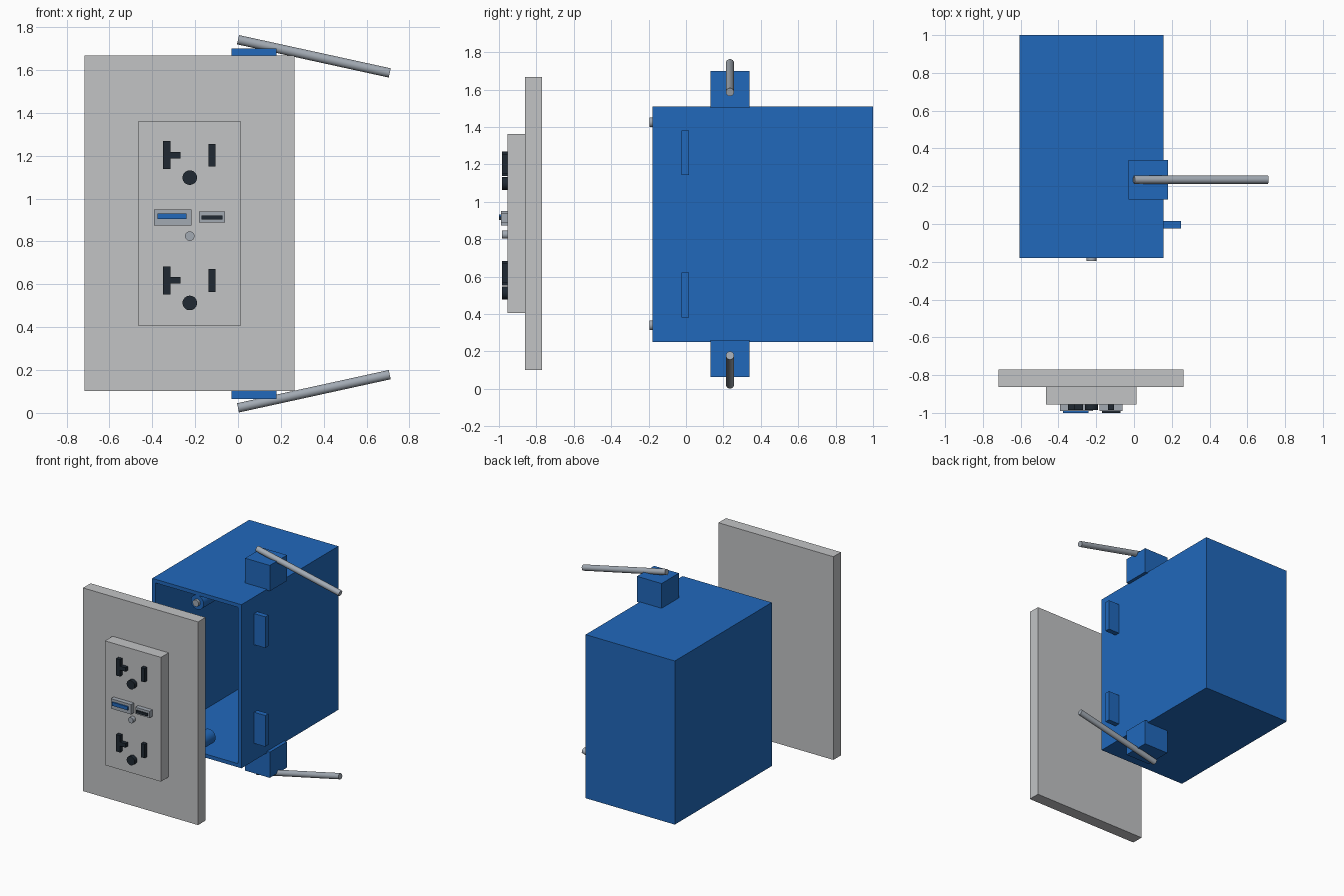
import bpy
import bmesh
from mathutils import Vector

if "Cube" in bpy.data.objects:
    bpy.data.objects.remove(bpy.data.objects["Cube"], do_unlink=True)


def material(name, rgb):
    m = bpy.data.materials.new(name)
    m.use_nodes = True
    m.diffuse_color = (*rgb, 1)
    m.node_tree.nodes["Principled BSDF"].inputs["Base Color"].default_value = (*rgb, 1)
    return m


BLUE = material("box blue", (0.015, 0.14, 0.50))
GREY = material("plate grey", (0.54, 0.55, 0.56))
METAL = material("metal grey", (0.36, 0.40, 0.45))
DARK = material("slot dark", (0.014, 0.022, 0.032))


def finish(name, bm, mat):
    mesh = bpy.data.meshes.new(name)
    bm.to_mesh(mesh)
    bm.free()
    mesh.materials.append(mat)
    obj = bpy.data.objects.new(name, mesh)
    bpy.context.collection.objects.link(obj)
    return obj


def block_mesh(x, y, z):
    bm = bmesh.new()
    bmesh.ops.create_cube(bm, size=1)
    for v in bm.verts:
        v.co = [lo + (c + 0.5) * (hi - lo) for c, (lo, hi) in zip(v.co, (x, y, z))]
    return bm


def block(name, x, y, z, mat):
    return finish(name, block_mesh(x, y, z), mat)


def rod(name, start, end, radius, mat):
    a, b = Vector(start), Vector(end)
    bm = bmesh.new()
    bmesh.ops.create_cone(bm, cap_ends=True, segments=32, radius1=radius,
                          radius2=radius, depth=(b - a).length)
    obj = finish(name, bm, mat)
    obj.location = (a + b) / 2
    obj.rotation_euler = (b - a).to_track_quat('Z', 'Y').to_euler()
    bpy.ops.object.select_all(action='DESELECT')
    obj.select_set(True)
    bpy.context.view_layer.objects.active = obj
    bpy.ops.object.shade_smooth_by_angle()


# Hollow wall box, open at the front
WALL = 0.04
bm = block_mesh((-0.605, 0.155), (-0.18, 1.0), (0.25, 1.51))
bm.normal_update()
front = min(bm.faces, key=lambda f: f.calc_center_median().y)
bmesh.ops.inset_region(bm, faces=[front], thickness=WALL)
pocket = bmesh.ops.extrude_face_region(bm, geom=[front])
bmesh.ops.translate(bm, vec=(0, 1.18 - WALL, 0),
                    verts=[g for g in pocket["geom"] if isinstance(g, bmesh.types.BMVert)])
if front.is_valid:
    bmesh.ops.delete(bm, geom=[front], context='FACES_ONLY')
bmesh.ops.recalc_face_normals(bm, faces=bm.faces)
finish("wall_box", bm, BLUE)

# Screw bosses, side tabs, clamp blocks and long screws, upper and lower
MID = 0.8825


def span(near, far, side):
    return tuple(sorted((MID + side * near, MID + side * far)))


for label, side in (("upper", 1), ("lower", -1)):
    z = MID + side * 0.5425
    rod(label + "_boss", (-0.225, -0.175, z), (-0.225, -0.03, z), 0.055, BLUE)
    rod(label + "_boss_screw", (-0.225, -0.195, z), (-0.225, -0.1, z), 0.026, METAL)
    block(label + "_tab", (0.15, 0.25), (-0.025, 0.015), span(0.26, 0.5, side), BLUE)
    block(label + "_clamp", (-0.03, 0.18), (0.13, 0.34), span(0.62, 0.818, side), BLUE)
    rod(label + "_clamp_screw", (0, 0.235, MID + side * 0.859),
        (0.708, 0.235, MID + side * 0.704), 0.022, METAL)

# Cover plate and socket insert
block("cover_plate", (-0.717, 0.263), (-0.862, -0.77), (0.102, 1.667), GREY)
block("socket_insert", (-0.465, 0.012), (-0.955, -0.86), (0.405, 1.362), GREY)

# Two sets of socket openings
DEPTH = (-0.985, -0.95)
for label, z in (("upper", 1.203), ("lower", 0.618)):
    block(label + "_tall_slot", (-0.35, -0.316), DEPTH, (z - 0.065, z + 0.065), DARK)
    block(label + "_cross_slot", (-0.32, -0.269), DEPTH, (z - 0.015, z + 0.015), DARK)
    block(label + "_narrow_slot", (-0.137, -0.106), DEPTH, (z - 0.053, z + 0.053), DARK)
    rod(label + "_ground_hole", (-0.225, DEPTH[0], z - 0.105),
        (-0.225, DEPTH[1], z - 0.105), 0.034, DARK)

# Charging ports and indicator
block("wide_port", (-0.391, -0.218), (-0.99, -0.95), (0.874, 0.95), METAL)
block("wide_port_tongue", (-0.375, -0.24), (-1.0, -0.985), (0.904, 0.931), BLUE)
block("small_port", (-0.182, -0.06), (-0.99, -0.95), (0.889, 0.94), METAL)
block("small_port_opening", (-0.17, -0.072), (-1.0, -0.985), (0.902, 0.922), DARK)
rod("indicator", (-0.225, -0.985, 0.825), (-0.225, -0.95, 0.825), 0.022, METAL)
